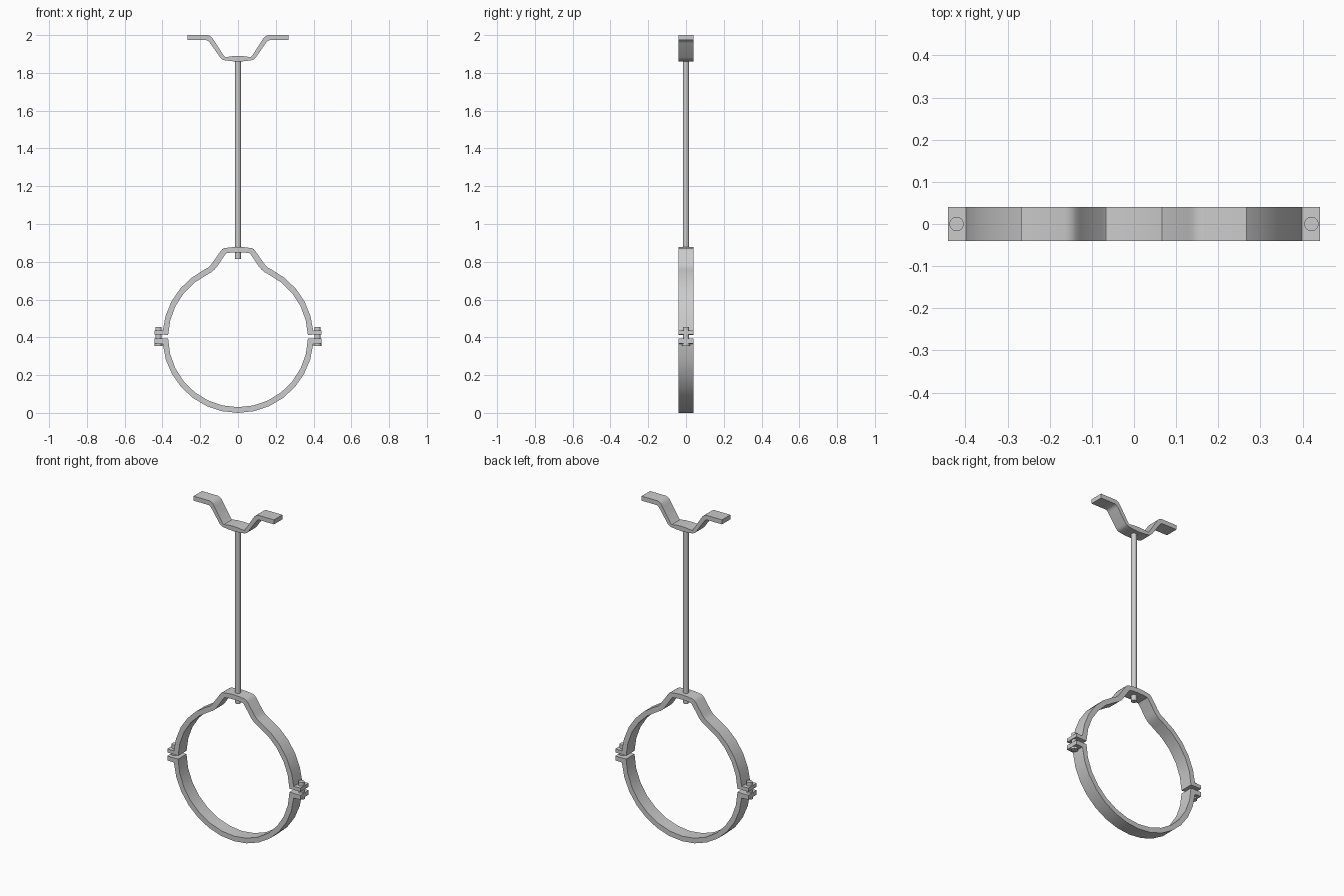
import bpy, bmesh, math

if "Cube" in bpy.data.objects:
    bpy.data.objects.remove(bpy.data.objects["Cube"])

HALF_W = 0.04      # half width of the steel strip
CZ, R_OUT, R_IN = 0.40, 0.40, 0.37


def finish(name, bm):
    bmesh.ops.recalc_face_normals(bm, faces=bm.faces)
    me = bpy.data.meshes.new(name)
    bm.to_mesh(me)
    bm.free()
    ob = bpy.data.objects.new(name, me)
    bpy.context.collection.objects.link(ob)
    bpy.ops.object.select_all(action='DESELECT')
    bpy.context.view_layer.objects.active = ob
    ob.select_set(True)
    bpy.ops.object.shade_smooth_by_angle(angle=math.radians(30))
    return ob


def strip(name, outer, inner):
    """Extrude a symmetric strip; each profile runs from x = 0 to the right end."""
    right = inner + outer[::-1]
    left = [(-x, z) for x, z in outer[1:]] + [(-x, z) for x, z in inner[:0:-1]]
    bm = bmesh.new()
    face = bm.faces.new([bm.verts.new((x, -HALF_W, z)) for x, z in right + left])
    ext = bmesh.ops.extrude_face_region(bm, geom=[face], use_keep_orig=True)
    new = [g for g in ext['geom'] if isinstance(g, bmesh.types.BMVert)]
    bmesh.ops.translate(bm, verts=new, vec=(0, 2 * HALF_W, 0))
    return finish(name, bm)


def add_rod(bm, x, r, z0, z1, sides=24):
    res = bmesh.ops.create_cone(bm, cap_ends=True, segments=sides,
                                radius1=r, radius2=r, depth=z1 - z0)
    bmesh.ops.translate(bm, verts=res['verts'], vec=(x, 0, (z0 + z1) / 2))


def arc(r, a0, a1, n):
    pts = []
    for i in range(n + 1):
        a = math.radians(a0 + (a1 - a0) * i / n)
        pts.append((r * math.cos(a), CZ + r * math.sin(a)))
    return pts


# Lower half of the clamp, with bolt lugs
strip("lower_clamp_band",
      arc(R_OUT, -90, -5, 7) + [(0.442, 0.367), (0.442, 0.393), (0.40, 0.393)],
      arc(R_IN, -90, -1, 7))

# Upper half of the clamp, with raised saddle and bolt lugs
strip("upper_clamp_band",
      [(0, 0.879), (0.035, 0.877), (0.073, 0.872), (0.083, 0.867), (0.092, 0.857),
       (0.135, 0.795), (0.145, 0.782), (0.158, 0.769)]
      + arc(R_OUT, 63, 5, 5) + [(0.442, 0.436), (0.442, 0.414), (0.40, 0.414)],
      [(0, 0.850), (0.035, 0.849), (0.061, 0.845), (0.069, 0.837), (0.110, 0.776),
       (0.123, 0.760), (0.140, 0.745)] + arc(R_IN, 64, 2, 5))

# Ceiling bracket
strip("ceiling_bracket",
      [(0, 1.889), (0.035, 1.888), (0.066, 1.883), (0.076, 1.875), (0.085, 1.889)][:3]
      + [(0.074, 1.889), (0.128, 1.973), (0.137, 1.986), (0.147, 1.995),
         (0.162, 2.0), (0.267, 2.0)],
      [(0, 1.860), (0.035, 1.862), (0.073, 1.867), (0.084, 1.872), (0.094, 1.881),
       (0.147, 1.957), (0.155, 1.967), (0.166, 1.973), (0.267, 1.973)])

# Hanging rod
bm = bmesh.new()
add_rod(bm, 0, 0.016, 0.815, 1.875)
finish("hanging_rod", bm)

# Clamp bolts: shank and head
for side, x in (("left", -0.421), ("right", 0.421)):
    bm = bmesh.new()
    add_rod(bm, x, 0.017, 0.370, 0.456)
    add_rod(bm, x, 0.020, 0.355, 0.368)
    finish(side + "_clamp_bolt", bm)
